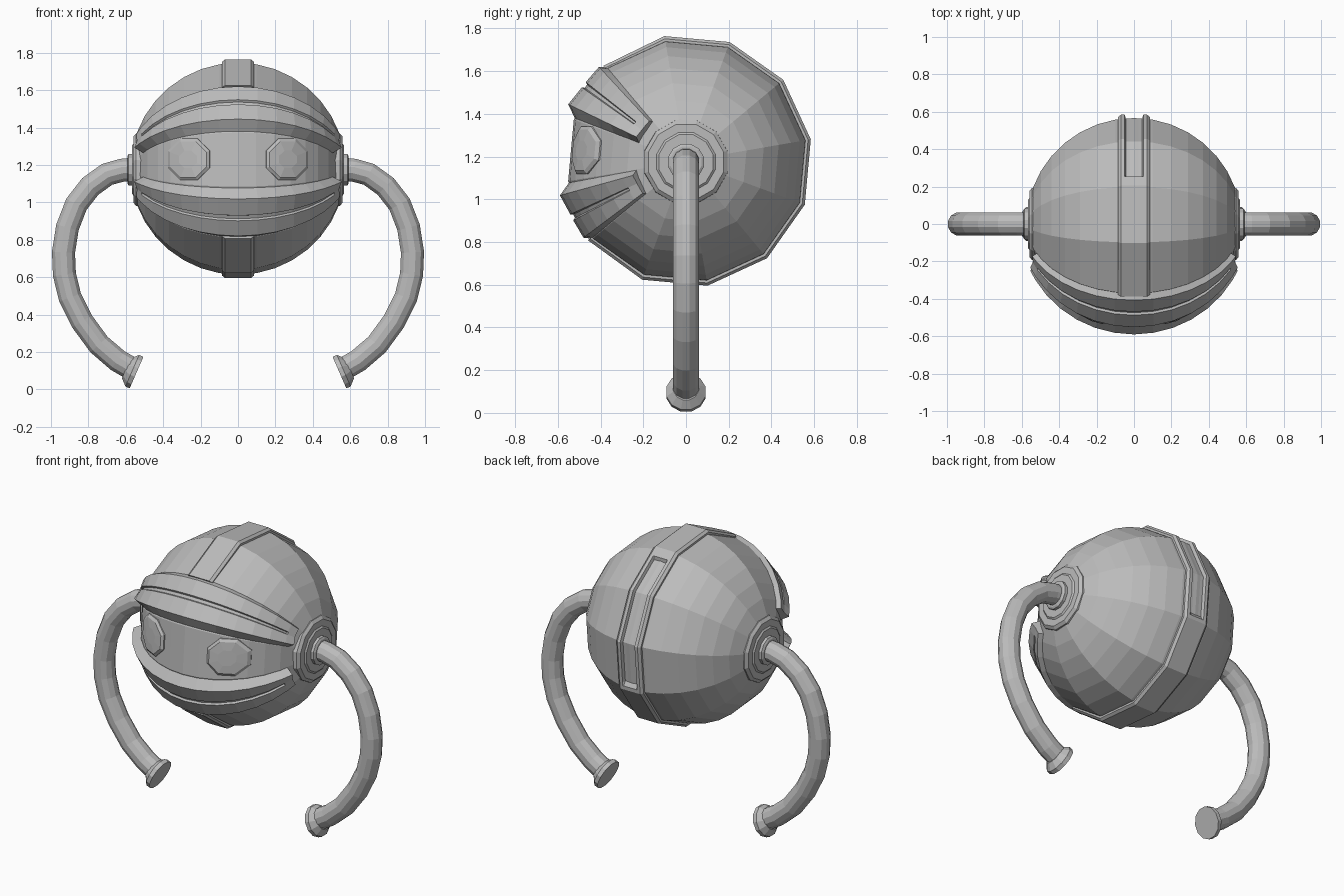
import bpy, bmesh, math
from mathutils import Vector

if "Cube" in bpy.data.objects:
    bpy.data.objects.remove(bpy.data.objects["Cube"])

CZ = 1.18            # height of the body centre
FRONT = 174.8        # direction of the visor around the x axis, in degrees
rad = math.radians

grey = bpy.data.materials.new("grey")
grey.diffuse_color = (0.5, 0.5, 0.5, 1)
grey.use_nodes = True
grey.node_tree.nodes["Principled BSDF"].inputs["Base Color"].default_value = grey.diffuse_color


def finish(bm, name):
    bmesh.ops.recalc_face_normals(bm, faces=bm.faces)
    me = bpy.data.meshes.new(name)
    bm.to_mesh(me)
    bm.free()
    me.materials.append(grey)
    ob = bpy.data.objects.new(name, me)
    bpy.context.collection.objects.link(ob)
    return ob


def loft(name, rings):
    """Skin a row of closed loops and cap both ends."""
    bm = bmesh.new()
    vs = [[bm.verts.new(p) for p in ring] for ring in rings]
    n = len(rings[0])
    for a, b in zip(vs, vs[1:]):
        for i in range(n):
            j = (i + 1) % n
            bm.faces.new((a[i], a[j], b[j], b[i]))
    bm.faces.new(vs[0])
    bm.faces.new(vs[-1])
    return finish(bm, name)


def ball(phi, theta, r):
    """Point at angle phi from the middle plane and theta around the x axis."""
    p, t = rad(phi), rad(theta)
    return Vector((r * math.sin(p), r * math.cos(p) * math.cos(t),
                   CZ + r * math.cos(p) * math.sin(t)))


def circle(centre, normal, r, n=12):
    """Loop around a direction lying in the xz plane."""
    normal = Vector(normal).normalized()
    u, v = Vector((0, 1, 0)), normal.cross(Vector((0, 1, 0)))
    return [Vector(centre) + r * (u * math.cos(a) + v * math.sin(a))
            for a in (2 * math.pi * (i + 0.5) / n for i in range(n))]


# body: twelve-sided ball lying on the x axis, visor segment slightly sunken
thetas = [9.8 + 30 * k for k in range(12)]
loft("body", [[ball(phi, t, 0.56 if abs(t - FRONT) < 16 else 0.575) for t in thetas]
              for phi in range(-80, 81, 10)])

# visor bands: raised lip, thin groove, outer bevel
band = [(15, .55), (20.5, .612), (30, .597), (30.6, .585), (32.4, .585),
        (33, .597), (42, .60), (45, .57), (44, .52), (16, .52)]
flat = [(d, .597 if r == .585 else r) for d, r in band]
phis = [-65, -60, -59.5] + list(range(-50, 51, 10)) + [59.5, 60, 65]
for name, side in (("upper_band", -1), ("lower_band", 1)):
    loft(name, [[ball(p, FRONT + side * d, r) for d, r in (band if abs(p) < 60 else flat)]
                for p in phis])

# crest: strip running over the top, back and bottom, with a slot behind
def crest_ring(theta, sunk):
    delta = (theta - FRONT + 15) % 30 - 15
    k = math.cos(rad(15)) / math.cos(rad(delta))
    floor = .573 if sunk else .593
    half = [(.085, .54), (.085, .58), (.07, .593), (.05, .593), (.044, floor)]
    prof = half + [(-x, r) for x, r in reversed(half)]
    t = rad(theta)
    return [Vector((x, r * k * math.cos(t), CZ + r * k * math.sin(t))) for x, r in prof]


stations = [(131, 0), (99.8, 0), (69.8, 0), (64, 0), (63, 1), (39.8, 1), (9.8, 1),
            (-16, 1), (-18, 0), (-20.2, 0), (-50.2, 0), (-80.2, 0), (-110.2, 0), (-141, 0)]
loft("crest", [crest_ring(t, s) for t, s in stations])

# eyes: bevelled octagons following the visor curve
def on_visor(x, z, lift):
    c = math.cos(math.asin(x / .56))
    y = -(.541 * c - (z - CZ) * .0906) / .996
    return Vector((x * (1 + lift), y - lift * c, z))


arm_path = [(.57, 1.176), (.62, 1.172), (.70, 1.15), (.79, 1.085), (.864, .99), (.912, .866),
            (.933, .733), (.928, .615), (.898, .492), (.834, .364), (.743, .24),
            (.644, .155), (.57, .112)]
hub_profile = [(.49, .205), (.545, .2), (.56, .182), (.56, .142), (.568, .132),
               (.568, .087), (.585, .087), (.592, .075)]

for side, label in ((1, "right"), (-1, "left")):
    rings = []
    for r, lift in ((.122, -.02), (.120, .006), (.104, .018), (.05, .02)):
        rings.append([on_visor(side * .262 + r * math.cos(a), 1.23 + r * math.sin(a), lift)
                      for a in (math.pi * (i + .5) / 4 for i in range(8))])
    loft(label + "_eye", rings)

    # stepped shoulder hub
    loft(label + "_hub", [circle((side * x, 0, 1.175), (1, 0, 0), r) for x, r in hub_profile])

    # curved arm tube
    pts = [Vector((side * x, 0, z)) for x, z in arm_path]
    loft(label + "_arm", [circle(p, pts[min(i + 1, len(pts) - 1)] - pts[max(i - 1, 0)], .064)
                          for i, p in enumerate(pts)])

    # flared foot at the end of the arm
    n = Vector((-side * .916, 0, -.40))
    tip = Vector((side * .5425, 0, .09))
    loft(label + "_foot", [circle(tip - n * back, n, r)
                           for back, r in ((.06, .06), (.05, .07), (.025, .095), (0, .095))])
